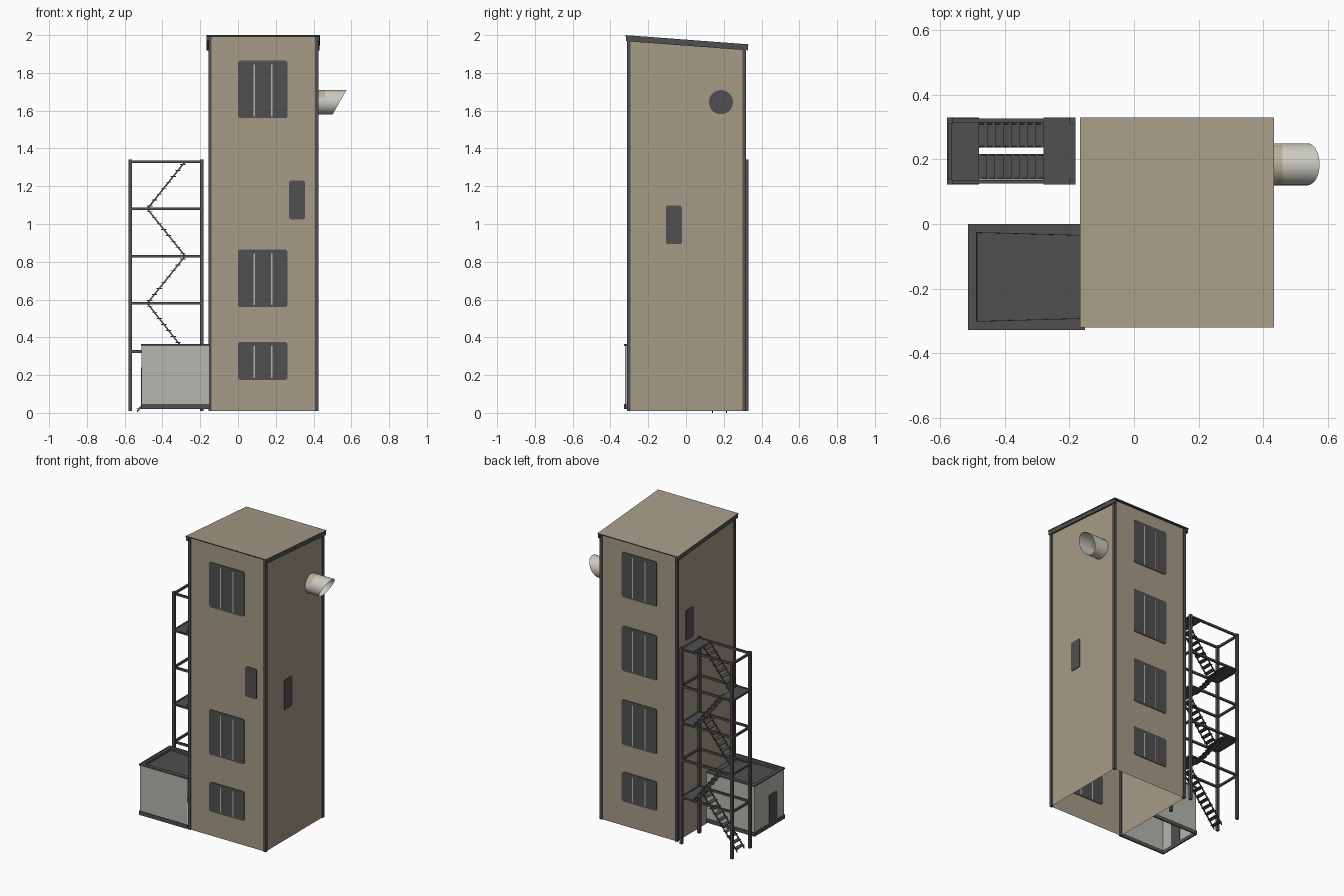
import bpy, bmesh, math
from mathutils import Vector

if "Cube" in bpy.data.objects:
    bpy.data.objects.remove(bpy.data.objects["Cube"])


def material(name, rgb):
    m = bpy.data.materials.new(name)
    m.use_nodes = True
    m.diffuse_color = (*rgb, 1)
    m.node_tree.nodes["Principled BSDF"].inputs["Base Color"].default_value = (*rgb, 1)
    return m


tan = material("tan plaster", (0.38, 0.33, 0.245))
dark = material("dark steel", (0.08, 0.08, 0.08))
grey = material("light grey", (0.47, 0.47, 0.43))
cream = material("cream metal", (0.6, 0.59, 0.53))
pale_tan = material("pale tan", (0.5, 0.42, 0.31))


def finish(name, bm, *mats):
    mesh = bpy.data.meshes.new(name)
    bmesh.ops.recalc_face_normals(bm, faces=bm.faces)
    bm.to_mesh(mesh)
    bm.free()
    ob = bpy.data.objects.new(name, mesh)
    bpy.context.collection.objects.link(ob)
    for m in mats:
        mesh.materials.append(m)
    return ob


def add_box(bm, lo, hi):
    """Add an axis-aligned box and return its vertices."""
    lo, hi = Vector(lo), Vector(hi)
    verts = bmesh.ops.create_cube(bm, size=1)["verts"]
    for v in verts:
        v.co = (lo + hi) / 2 + v.co * (hi - lo)
    return verts


def boxes(name, mat, *spans):
    bm = bmesh.new()
    for lo, hi in spans:
        add_box(bm, lo, hi)
    return finish(name, bm, mat)


X0, X1, Y0, Y1 = -0.15, 0.42, -0.305, 0.31
BASE = 0.01


def roof_z(y):
    return 1.994 - 0.075 * (y + 0.32)


def slope_top(verts, drop=0.0):
    top = max(v.co.z for v in verts)
    for v in verts:
        if v.co.z > top - 1e-5:
            v.co.z = roof_z(v.co.y) - drop


# Tower walls, open underneath
bm = bmesh.new()
slope_top(add_box(bm, (X0, Y0, BASE), (X1, Y1, 1.9)))
bm.faces.ensure_lookup_table()
bmesh.ops.delete(bm, geom=[f for f in bm.faces if abs(f.normal.z) > 0.5], context="FACES_ONLY")
finish("tower_walls", bm, tan)

# Corner trims
bm = bmesh.new()
for x in (X0 - 0.007, X1 - 0.012):
    for y in (Y0 - 0.007, Y1 - 0.012):
        slope_top(add_box(bm, (x, y, BASE), (x + 0.018, y + 0.019, 1.9)))
finish("corner_trims", bm, dark)

# Sloping roof sheet: tan above, dark edges
bm = bmesh.new()
for v in add_box(bm, (-0.168, -0.32, 0), (0.433, 0.33, 0.006)):
    v.co.z += roof_z(v.co.y)
bm.normal_update()
for f in bm.faces:
    f.material_index = 0 if f.normal.z > 0.5 else 1
finish("roof", bm, tan, dark)

# Fascias under the side eaves
bm = bmesh.new()
for xa, xb in ((-0.166, X0 + 0.002), (X1 - 0.002, 0.431)):
    for v in add_box(bm, (xa, -0.318, -0.026), (xb, 0.328, 0.001)):
        v.co.z += roof_z(v.co.y)
finish("side_fascias", bm, dark)


def panel(name, axis, at, u, z, mat=dark, radius=0.012, thick=0.009):
    """Rounded plate set in a wall; axis is the wall normal (0 = x, 1 = y)."""
    bm = bmesh.new()
    lo, hi = [0, 0, z[0]], [0, 0, z[1]]
    lo[axis], hi[axis] = at - thick / 2, at + thick / 2
    lo[1 - axis], hi[1 - axis] = u
    add_box(bm, lo, hi)
    if radius:
        edges = [e for e in bm.edges
                 if abs((e.verts[0].co - e.verts[1].co)[axis]) > thick / 2]
        bmesh.ops.bevel(bm, geom=edges, offset=radius, segments=3, profile=0.5, affect="EDGES")
    return finish(name, bm, mat)


# Large windows: three panes split by two light mullions
def window(name, y, z0, z1):
    panel(name, 1, y, (0.0, 0.262), (z0, z1))
    for i, x in enumerate((0.083, 0.176)):
        panel(f"{name}_mullion_{i}", 1, y, (x, x + 0.007), (z0 + 0.01, z1 - 0.02),
              grey, 0, 0.0098)


storeys = [(0.175, 0.375), (0.56, 0.865), (1.06, 1.365), (1.56, 1.865)]
for i, (z0, z1) in enumerate(storeys):
    window(f"back_window_{i}", Y1, z0, z1)
    if i != 2:
        window(f"front_window_{i}", Y0, z0, z1)

# Small openings
panel("front_small_window", 1, Y0, (0.27, 0.356), (1.025, 1.23))
panel("right_small_window", 0, X1, (-0.107, -0.022), (0.893, 1.098))
panel("stair_door", 0, X0, (0.135, 0.222), (1.335, 1.54))

# Outlet pipe with slanted mouth
PY, PZ, R, N = 0.185, 1.645, 0.065, 32
bm = bmesh.new()
rings = []
for k in range(3):
    ring = []
    for i in range(N):
        a = 2 * math.pi * i / N
        dz = R * math.sin(a)
        x = (X1 - 0.002, 0.46, 0.538 + 0.57 * dz)[k]
        ring.append(bm.verts.new((x, PY + R * math.cos(a), PZ + dz)))
    rings.append(ring)
for k in range(2):
    for i in range(N):
        j = (i + 1) % N
        f = bm.faces.new((rings[k][i], rings[k][j], rings[k + 1][j], rings[k + 1][i]))
        f.smooth = True
        upper = f.calc_center_median().z > PZ + 0.02
        f.material_index = 1 if k == 0 and upper else 0
finish("outlet_pipe", bm, cream, pale_tan)

# Dark disc closing the pipe at the wall
bpy.ops.mesh.primitive_cylinder_add(vertices=N, radius=R - 0.001, depth=0.008,
                                    location=(X1 + 0.002, PY, PZ),
                                    rotation=(0, math.pi / 2, 0))
disc = bpy.context.object
disc.name = "pipe_opening"
disc.data.materials.append(dark)

# Annex with a sunken dark roof, open underneath
AX0, AX1, AY0, AY1 = -0.51, -0.152, -0.324, -0.004
bm = bmesh.new()
add_box(bm, (AX0, AY0, 0.02), (AX1, AY1, 0.362))
bm.normal_update()
top = next(f for f in bm.faces if f.normal.z > 0.5)
drop = [f for f in bm.faces if f.normal.z < -0.5 or f.normal.x > 0.5]
bmesh.ops.delete(bm, geom=drop, context="FACES_ONLY")
top.material_index = 1
rim = bmesh.ops.inset_region(bm, faces=[top], thickness=0.032)["faces"]
step = bmesh.ops.inset_region(bm, faces=[top], thickness=0.0005, depth=-0.015)["faces"]
for f in rim + step:
    f.material_index = 1
finish("annex", bm, grey, dark)

# Annex plinth, roof edging and door
P = 0.004
for name, z0, z1 in (("annex_plinth", 0.02, 0.046), ("annex_roof_edge", 0.355, 0.364)):
    boxes(name, dark,
          ((AX0 - P, AY0 - P, z0), (AX1, AY0 + P, z1)),
          ((AX0 - P, AY1 - P, z0), (AX1, AY1 + P, z1)),
          ((AX0 - P, AY0 - P, z0), (AX0 + P, AY1 + P, z1)))
panel("annex_door", 0, AX0, (-0.245, -0.16), (0.045, 0.24), radius=0.008)

# Stair tower frame: posts and rails on every level
SX0, SX1, SY0, SY1, T = -0.58, -0.182, 0.122, 0.33, 0.018
levels = [0.325, 0.58, 0.83, 1.08, 1.33]
spans = [((x, y, BASE), (x + T, y + T, 1.342))
         for x in (SX0, SX1 - T) for y in (SY0, SY1 - T)]
for z in levels:
    for y in (SY0, SY1 - T):
        spans.append(((SX0, y + 0.003, z - 0.007), (SX1, y + T - 0.003, z + 0.007)))
    for x in (SX0, SX1 - T):
        spans.append(((x + 0.003, SY0, z - 0.007), (x + T - 0.003, SY1, z + 0.007)))
boxes("stair_frame", dark, *spans)

# Landings alternate between the inner and outer end
IN, OUT = -0.28, -0.48
boxes("landings", dark, *[
    ((IN if i % 2 == 0 else SX0, SY0, z - 0.004), (SX1 if i % 2 == 0 else OUT, SY1, z + 0.004))
    for i, z in enumerate(levels)])


def flight(name, xa, za, xb, zb, y0, y1, steps):
    """Straight flight from (xa, za) down to (xb, zb)."""
    bm = bmesh.new()
    for y in (y0, y1 - 0.005):
        for v in add_box(bm, (0, y, -0.006), (1, y + 0.005, 0.006)):
            t = v.co.x
            v.co.x = xa + (xb - xa) * t
            v.co.z += za + (zb - za) * t
    for i in range(steps):
        t = (i + 0.5) / steps
        x, z = xa + (xb - xa) * t, za + (zb - za) * t
        add_box(bm, (x - 0.014, y0, z - 0.002), (x + 0.014, y1, z + 0.002))
    finish(name, bm, dark)


# Flights: front lane falls outwards, back lane falls inwards
for i in range(1, len(levels)):
    hi, lo = levels[i], levels[i - 1]
    if i % 2 == 0:
        flight(f"flight_{i}", IN, hi, OUT, lo, 0.138, 0.217, 8)
    else:
        flight(f"flight_{i}", OUT, hi, IN, lo, 0.237, 0.314, 8)
flight("flight_0", IN, levels[0], -0.535, 0.006, 0.138, 0.217, 10)
